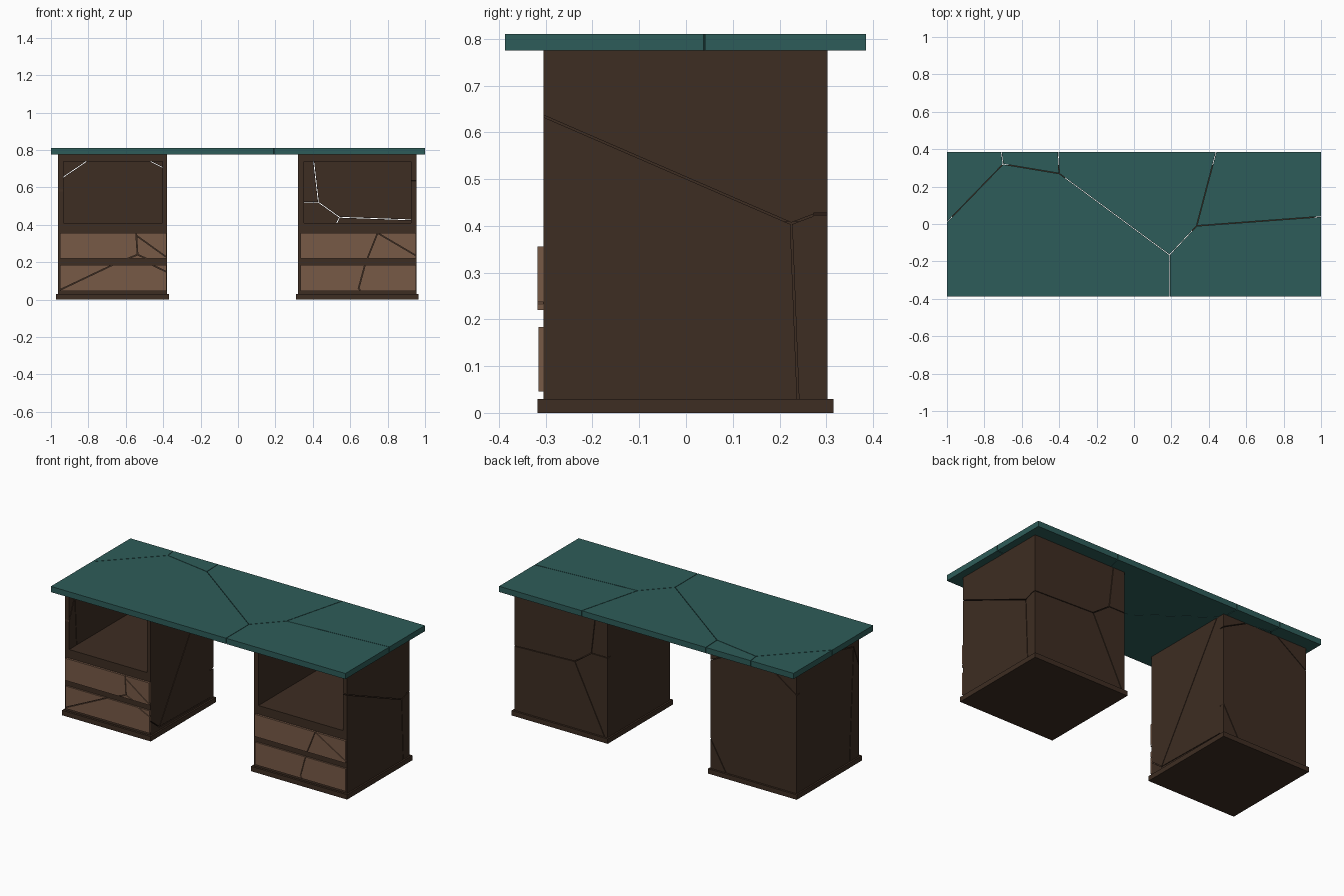
import bpy, bmesh
from mathutils import Vector, Matrix

cube = bpy.data.objects.get("Cube")
if cube:
    bpy.data.objects.remove(cube, do_unlink=True)


def material(name, rgb):
    m = bpy.data.materials.new(name)
    m.use_nodes = True
    m.diffuse_color = (*rgb, 1)
    m.node_tree.nodes["Principled BSDF"].inputs["Base Color"].default_value = (*rgb, 1)
    return m


TEAL = material("teal paint", (0.027, 0.108, 0.1))
DARK = material("dark wood", (0.047, 0.026, 0.016))
LIGHT = material("light wood", (0.185, 0.101, 0.062))


def mesh_object(name, matrix, mat=None):
    bm = bmesh.new()
    bmesh.ops.create_cube(bm, size=1, matrix=matrix)
    me = bpy.data.meshes.new(name)
    bm.to_mesh(me)
    bm.free()
    ob = bpy.data.objects.new(name, me)
    bpy.context.collection.objects.link(ob)
    if mat:
        me.materials.append(mat)
    return ob


def crack(ob, a, b, axis, width):
    """Cut a thin slot through a panel from a to b, given in the panel's own plane."""
    u, v = [i for i in range(3) if i != axis]
    p, q, n = Vector(), Vector(), Vector()
    p[u], p[v] = a
    q[u], q[v] = b
    n[axis] = 1
    along = (q - p).normalized()
    side = n.cross(along)
    length = (q - p).length + width
    rot = Matrix((along * length, side * width, n * 4)).transposed().to_4x4()
    cutter = mesh_object("crack_cutter", Matrix.Translation((p + q) / 2) @ rot)
    cutter.hide_render = True
    mod = ob.modifiers.new("crack", "BOOLEAN")
    mod.operation, mod.solver, mod.object = "DIFFERENCE", "EXACT", cutter
    bpy.context.view_layer.update()
    graph = bpy.context.evaluated_depsgraph_get()
    cut = bpy.data.meshes.new_from_object(ob.evaluated_get(graph))
    ob.modifiers.clear()
    ob.data = cut
    bpy.data.objects.remove(cutter, do_unlink=True)


def panel(name, x, y, z, mat, axis=0, cracks=(), width=0.004):
    """Box between two limits on each axis, split by polylines of cracks."""
    lo, hi = Vector((x[0], y[0], z[0])), Vector((x[1], y[1], z[1]))
    ob = mesh_object(name, Matrix.Translation((lo + hi) / 2) @ Matrix.Diagonal((*(hi - lo), 1)), mat)
    for line in cracks:
        for a, b in zip(line, line[1:]):
            crack(ob, a, b, axis, width)
    return ob


# Desk top, broken into large shards
fork, bend, low, right = (-.7, .32), (-.4, .27), (.19, -.165), (.335, -.01)
panel("desk_top", (-1, 1), (-.387, .385), (.775, .81), TEAL, 2, [
    [(-1.01, 0), fork, bend, low, right, (1.01, .04)],
    [fork, (-.71, .39)], [bend, (-.405, .39)],
    [low, (.19, -.39)], [right, (.44, .39)]], 0.003)


def pedestal(side, x0, x1, in0, in1, drawer_x, cracks):
    """Cabinet with an open shelf over two drawers; in0 and in1 bound the shelf."""
    front, back, inner_back = -.305, .303, .273
    floor, shelf, lintel, top = .03, .409, .738, .775
    depth = (front, inner_back)

    def part(name, *args):
        panel(side + "_" + name, *args)

    part("base", (x0 - .01, x1 + .01), (-.318, .315), (0, floor), DARK)
    part("lower_body", (in0, in1), depth, (floor, shelf), DARK)
    part("shelf_roof", (in0, in1), depth, (lintel, top), DARK)
    part("right_wall", (x0, in0), depth, (floor, top), DARK, 0, cracks["right"])
    part("left_wall", (in1, x1), depth, (floor, top), DARK, 0, cracks["left"])
    part("back_wall", (x0, x1), (inner_back, back), (floor, top), DARK, 1, cracks["back"])
    part("upper_drawer", drawer_x, (-.318, front), (.22, .356), LIGHT, 1, cracks["upper"])
    part("lower_drawer", drawer_x, (-.315, front), (.046, .184), LIGHT, 1, cracks["lower"])


# Right pedestal
hub, corner, tip = (-.537, .24), (-.22, .05), (-.25, .72)
pedestal("right", -.963, -.38, -.933, -.404, (-.952, -.382), {
    "right": [[(-.31, .57), tip, (.0, .78)], [tip, (-.21, .02)]],
    "left": [[(-.31, .12), corner, (.25, .78)], [corner, (.31, .04)]],
    "back": [[(-.75, .78), (-.97, .63)], [(-.37, .23), (-.49, .02)], [(-.55, .78), (-.37, .69)]],
    "upper": [[(-.6, .215), hub, (-.48, .215)], [hub, (-.545, .36)], [(-.54, .34), (-.38, .225)]],
    "lower": [[(-.955, .05), (-.66, .19)], [(-.47, .19), (-.375, .145)]]})

# Left pedestal
knot, joint, meet = (.225, .405), (.543, .44), (.43, .52)
pedestal("left", .321, .954, .353, .925, (.335, .952), {
    "right": [],
    "left": [[(-.31, .637), knot, (.31, .437)], [knot, (.24, .02)]],
    "back": [[(.96, .425), joint, meet, (.4, .78)], [meet, (.31, .52)], [joint, (.335, .02)]],
    "upper": [[(.748, .36), (.69, .215)], [(.746, .356), (.96, .23)]],
    "lower": [[(.68, .19), (.645, .06), (.66, .04)]]})
